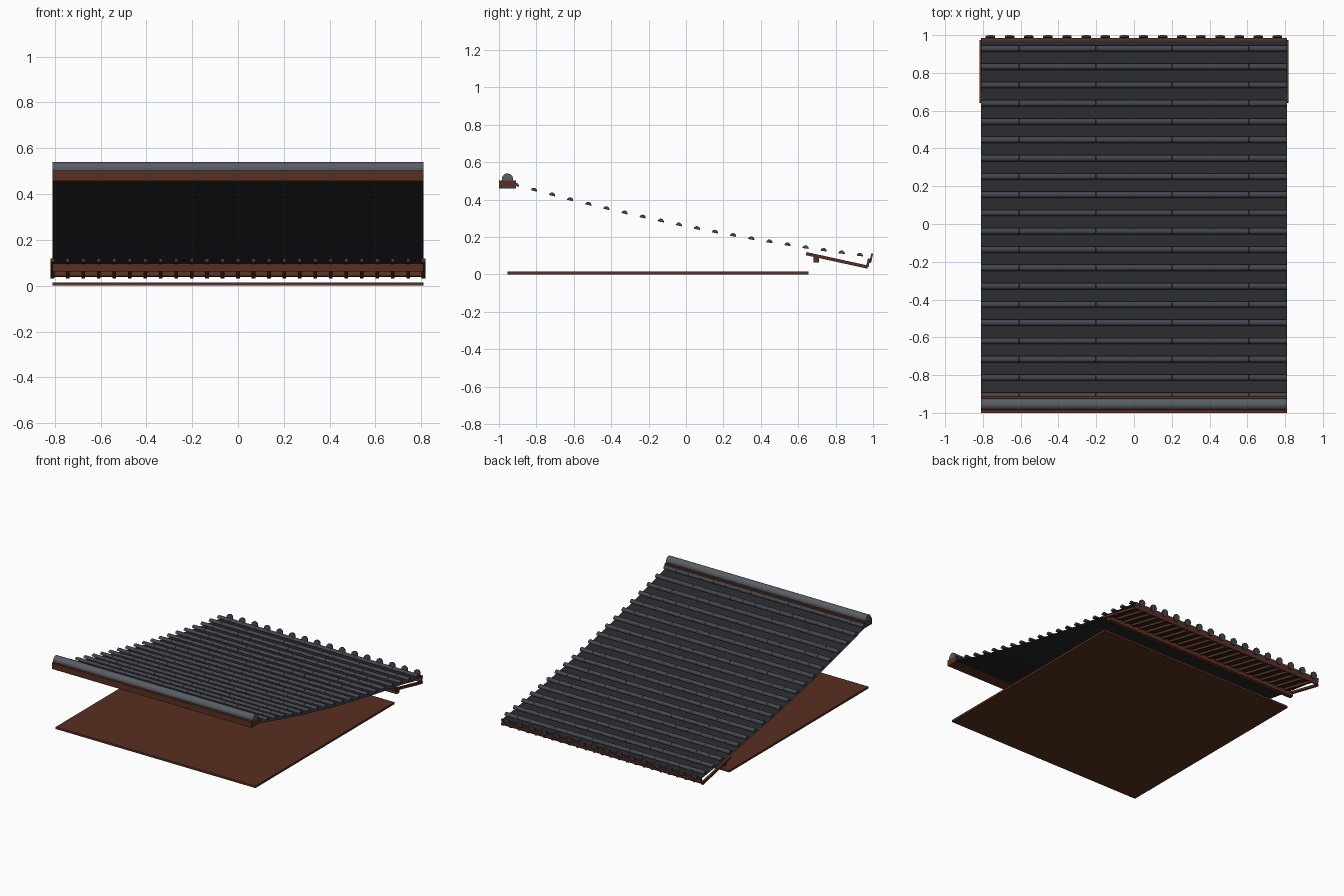
import bpy, bmesh, math
from mathutils import Matrix, Vector

if "Cube" in bpy.data.objects:
    bpy.data.objects.remove(bpy.data.objects["Cube"])


def material(name, c):
    m = bpy.data.materials.new(name)
    m.diffuse_color = (*c, 1)
    m.use_nodes = True
    m.node_tree.nodes["Principled BSDF"].inputs["Base Color"].default_value = m.diffuse_color
    return m


WOOD = material("wood", (0.10, 0.028, 0.015))
SLATE = material("slate", (0.055, 0.06, 0.075))
DARK = material("dark_underlay", (0.022, 0.023, 0.026))
RIDGE = material("ridge_grey", (0.10, 0.11, 0.13))


def finish(bm, name, mat, smooth=False):
    bmesh.ops.recalc_face_normals(bm, faces=bm.faces)
    me = bpy.data.meshes.new(name)
    bm.to_mesh(me)
    bm.free()
    me.materials.append(mat)
    ob = bpy.data.objects.new(name, me)
    bpy.context.collection.objects.link(ob)
    if smooth:
        bpy.context.view_layer.objects.active = ob
        ob.select_set(True)
        bpy.ops.object.shade_smooth_by_angle(angle=math.radians(40))
        ob.select_set(False)
    return ob


def add_box(bm, center, size, tilt=0):
    m = Matrix.Translation(center) @ Matrix.Rotation(tilt, 4, 'X') @ Matrix.Diagonal((*size, 1))
    bmesh.ops.create_cube(bm, size=1, matrix=m)


def box(name, center, size, mat, tilt=0):
    bm = bmesh.new()
    add_box(bm, center, size, tilt)
    return finish(bm, name, mat)


def extrude_x(bm, profile, x0, x1):
    a = [bm.verts.new((x0, y, z)) for y, z in profile]
    b = [bm.verts.new((x1, y, z)) for y, z in profile]
    n = len(profile)
    for i in range(n):
        j = (i + 1) % n
        bm.faces.new((a[i], a[j], b[j], b[i]))
    bm.faces.new(a)
    bm.faces.new(b)


# concave roof slope: height of the roll tiles at a given depth
def slope(y):
    t = (y + 0.91) / 1.84
    return 0.473 - 0.515 * t + 0.140 * t * t


W = 0.81
ROWS = [-0.91 + 0.0968 * i for i in range(20)]

# floor slab
box("base_slab", (0, -0.15, 0.0075), (2 * W, 1.61, 0.015), WOOD)

# ridge beam and ridge roll
box("ridge_beam", (0, -0.955, 0.48), (2 * W, 0.09, 0.044), WOOD)
bm = bmesh.new()
prof = [(-0.955 + 0.03 * math.cos(a), 0.51 + 0.03 * math.sin(a))
        for a in (2 * math.pi * i / 24 for i in range(24))]
extrude_x(bm, prof, -W, W)
finish(bm, "ridge_roll", RIDGE, True)

# curved roof sheet
bm = bmesh.new()
prev = None
for y in [-0.93] + ROWS[1:] + [0.975]:
    z = slope(y) - 0.014
    pair = [bm.verts.new((s * W, y, z)) for s in (-1, 1)]
    if prev:
        bm.faces.new((prev[0], prev[1], pair[1], pair[0]))
    prev = pair
sheet = finish(bm, "roof_sheet", DARK)

# half round roll tiles, 16 per row
bm = bmesh.new()
for y in ROWS:
    z = slope(y)
    tilt = math.atan2(slope(y + 0.01) - slope(y - 0.01), 0.02)
    prof = [(y + 0.017 * math.cos(tilt + a), z + 0.017 * math.sin(tilt + a))
            for a in (math.pi * i / 8 for i in range(9))]
    for c in range(16):
        x = -W + 2 * W / 16 * c
        extrude_x(bm, prof, x + 0.0006, x + 2 * W / 16 - 0.0006)
finish(bm, "roll_tiles", SLATE, True)

# eave rafters
p, q = Vector((0, 0.643, 0.111)), Vector((0, 0.972, 0.039))
tilt = math.atan2(q.z - p.z, q.y - p.y)
mid = (p + q) / 2
bm = bmesh.new()
for i in range(25):
    add_box(bm, (-W + 2 * W / 24 * i, mid.y, mid.z), (0.016, (q - p).length, 0.017), tilt)
finish(bm, "eave_rafters", WOOD)

# purlin under the rafters and fascia at the rafter tips
box("eave_purlin", (0, 0.696, 0.08), (2 * W, 0.03, 0.034), WOOD)
box("eave_fascia", (0, 0.974, 0.062), (2 * W, 0.013, 0.045), WOOD, tilt)

# round tile ends along the eave
bm = bmesh.new()
for i in range(16):
    m = Matrix.Translation((-0.76 + 0.1013 * i, 0.99, 0.087)) @ Matrix.Rotation(math.pi / 2 + tilt, 4, 'X')
    bmesh.ops.create_cone(bm, cap_ends=True, segments=16, radius1=0.025, radius2=0.025, depth=0.01, matrix=m)
finish(bm, "eave_tile_ends", SLATE, True)
